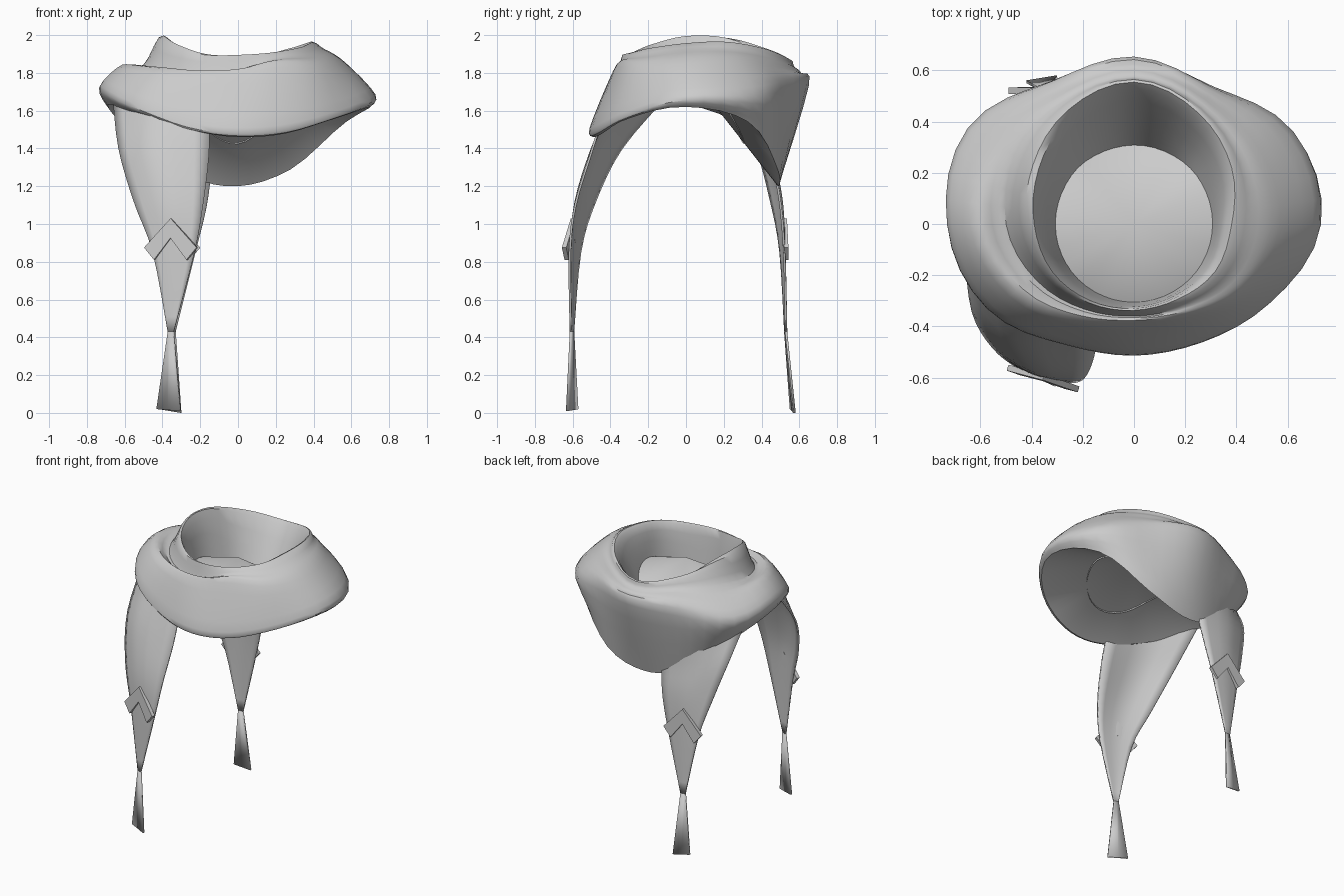
import bpy, bmesh
from math import cos, sin, radians, pi
from mathutils import Vector, Matrix

if "Cube" in bpy.data.objects:
    bpy.data.objects.remove(bpy.data.objects["Cube"])


def catmull(pts, n, closed=False):
    """Smooth curve through points, n steps per span."""
    pts = [Vector(p) for p in pts]
    k = len(pts)
    get = (lambda i: pts[i % k]) if closed else (lambda i: pts[max(0, min(k - 1, i))])
    out = []
    for i in range(k if closed else k - 1):
        a, b, c, d = get(i - 1), get(i), get(i + 1), get(i + 2)
        for j in range(n):
            t = j / n
            out.append(0.5 * (2 * b + (c - a) * t + (2 * a - 5 * b + 4 * c - d) * t * t
                              + (3 * b - a - 3 * c + d) * t ** 3))
    if not closed:
        out.append(pts[-1])
    return out


def make(name, verts, faces, thick=0, angle=40):
    me = bpy.data.meshes.new(name)
    me.from_pydata([tuple(v) for v in verts], [], faces)
    bm = bmesh.new()
    bm.from_mesh(me)
    bmesh.ops.recalc_face_normals(bm, faces=bm.faces)
    bm.to_mesh(me)
    bm.free()
    ob = bpy.data.objects.new(name, me)
    bpy.context.collection.objects.link(ob)
    if thick:
        m = ob.modifiers.new("thickness", 'SOLIDIFY')
        m.thickness = thick
        m.offset = 0
    bpy.ops.object.select_all(action='DESELECT')
    ob.select_set(True)
    bpy.context.view_layer.objects.active = ob
    bpy.ops.object.shade_smooth_by_angle(angle=radians(angle))
    return ob


def grid(rows, closed):
    """Faces over a list of equally long rows."""
    n = len(rows[0])
    faces = []
    for i in range(len(rows) - 1):
        for j in range(n if closed else n - 1):
            k = (j + 1) % n
            faces.append((i * n + j, i * n + k, (i + 1) * n + k, (i + 1) * n + j))
    return [v for r in rows for v in r], faces


# Wrapped cowl: rings as (radius, height) every 30 degrees, starting at +x
rim = [(.36, 1.945), (.42, 1.95), (.48, 1.90), (.53, 1.84), (.49, 1.90), (.43, 1.985),
       (.39, 1.995), (.37, 1.95), (.345, 1.90), (.33, 1.89), (.33, 1.89), (.35, 1.92)]
valley = [(.46, 1.92), (.49, 1.92), (.53, 1.88), (.575, 1.83), (.55, 1.86), (.53, 1.86),
          (.50, 1.825), (.44, 1.80), (.385, 1.785), (.36, 1.81), (.375, 1.87), (.43, 1.89)]
shoulder = [(.57, 1.85), (.57, 1.86), (.57, 1.83), (.61, 1.80), (.59, 1.82), (.63, 1.80),
            (.61, 1.845), (.53, 1.83), (.43, 1.80), (.39, 1.80), (.42, 1.83), (.51, 1.83)]
edge = [(.725, 1.68), (.72, 1.68), (.62, 1.71), (.65, 1.73), (.645, 1.70), (.75, 1.67),
        (.73, 1.73), (.66, 1.65), (.54, 1.54), (.51, 1.51), (.53, 1.53), (.61, 1.60)]
hem = [(.70, 1.62), (.66, 1.54), (.56, 1.29), (.49, 1.20), (.53, 1.26), (.66, 1.50),
       (.69, 1.63), (.63, 1.59), (.52, 1.50), (.49, 1.46), (.51, 1.48), (.60, 1.56)]
# the inner wall ends on the cone that spans the hem
PEAK = 1.82
inner = [(.305, PEAK - (PEAK - z) * .305 / r - .01) for r, z in hem]
S = 4
N = 12 * S
rings = [catmull(r, S, True) for r in (inner, rim, valley, shoulder, edge, hem)]
profiles = [catmull([r[j] for r in rings], 4) for j in range(N)]


def polar(p, j):
    a = 2 * pi * j / N
    return Vector((p[0] * cos(a), p[0] * sin(a), p[1]))


rows = [[polar(profiles[j][i], j) for j in range(N)] for i in range(len(profiles[0]))]
verts, faces = grid(rows, True)
make("wrapped_cowl", verts, faces)

# Crown lining: fan from the hem up to a central peak, seen through the opening
verts = [polar(h, j) for j, h in enumerate(rings[-1])] + [Vector((0, 0, PEAK))]
make("crown_lining", verts, [(j, (j + 1) % N, N) for j in range(N)])


# Hanging tails: rows of left, middle, right points, then the flared tie end
def tail(side, stations, end):
    across = [catmull(r, 3) for r in stations]
    columns = [catmull(col, 4) for col in zip(*across)]
    verts, faces = grid([list(r) for r in zip(*columns)], False)
    make(side + "_tail", verts, faces, .012)
    verts, faces = grid([stations[-1], end], False)
    make(side + "_tail_end", verts, faces, .012)


tail("front", [
    [(-.66, -.10, 1.68), (-.46, -.37, 1.62), (-.15, -.45, 1.54)],
    [(-.63, -.34, 1.40), (-.44, -.485, 1.40), (-.155, -.51, 1.35)],
    [(-.55, -.48, 1.12), (-.385, -.575, 1.12), (-.185, -.585, 1.10)],
    [(-.45, -.56, .85), (-.35, -.60, .85), (-.23, -.615, .85)],
    [(-.37, -.597, .43), (-.355, -.605, .43), (-.34, -.61, .43)]],
    [(-.43, -.575, .02), (-.37, -.60, .015), (-.305, -.63, .01)])
tail("back", [
    [(-.64, .22, 1.64), (-.44, .41, 1.62), (-.16, .46, 1.56)],
    [(-.61, .37, 1.40), (-.40, .46, 1.35), (-.145, .47, 1.30)],
    [(-.53, .45, 1.12), (-.36, .505, 1.12), (-.165, .50, 1.10)],
    [(-.45, .50, .85), (-.345, .52, .85), (-.225, .52, .85)],
    [(-.365, .525, .43), (-.35, .53, .43), (-.33, .53, .43)]],
    [(-.42, .555, .02), (-.36, .565, .01), (-.30, .575, .0)])


# Chevron trims, an inverted V plate on each tail
def chevron(name, centre, turn, tilt):
    shape = [(0, .145), (.145, -.01), (.09, -.075), (0, .04), (-.09, -.075), (-.145, -.01)]
    mat = (Matrix.Translation(centre) @ Matrix.Rotation(radians(turn), 4, 'Z')
           @ Matrix.Rotation(radians(tilt), 4, 'X'))
    verts = [mat @ Vector((x, y, z)) for y in (-.012, .012) for x, z in shape]
    faces = [(0, 1, 2, 3), (0, 3, 4, 5), (6, 9, 8, 7), (6, 11, 10, 9)]
    faces += [(i, (i + 1) % 6, (i + 1) % 6 + 6, i + 6) for i in range(6)]
    make(name, verts, faces, 0, 20)


chevron("front_chevron", (-.355, -.603, .885), -17, -2)
chevron("back_chevron", (-.345, .525, .885), 2, 1)
